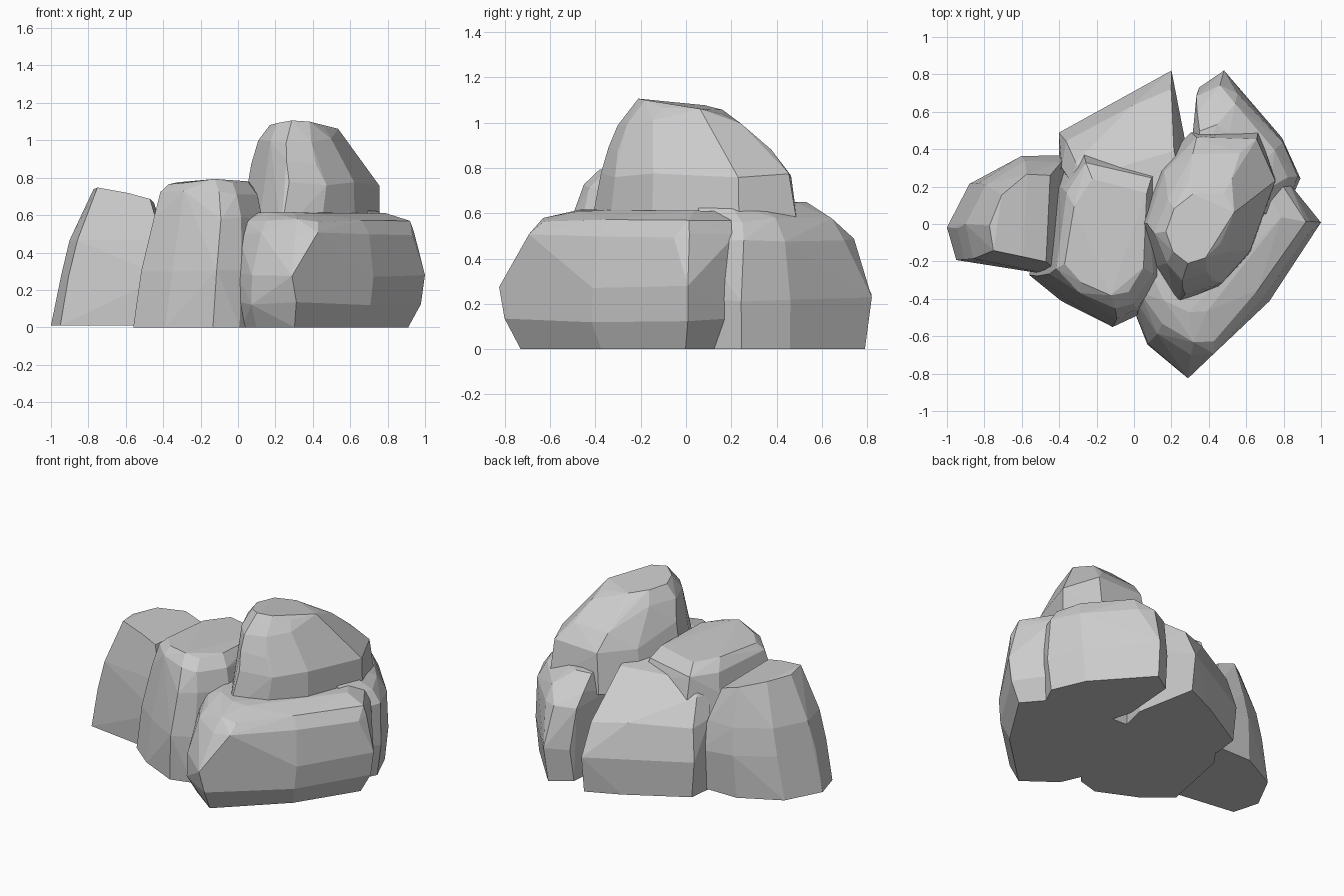
import bpy, bmesh, random

random.seed(7)


def rock(name, plan, levels, top_plan=None, top_from=9, jitter=0.012):
    """Chiselled boulder: the plan outline is fitted to the bounds of each level, then hulled.
    level = (z, xmin, xmax, ymin, ymax, slope along x, slope along y)
    top_plan replaces the outline from height top_from upwards."""
    bm = bmesh.new()
    for z, xa, xb, ya, yb, sx, sy in levels:
        pts = top_plan if z >= top_from else plan
        px, py = [p[0] for p in pts], [p[1] for p in pts]
        x0, x1, y0, y1 = min(px), max(px), min(py), max(py)
        for x, y in pts:
            nx = xa + (x - x0) / (x1 - x0) * (xb - xa)
            ny = ya + (y - y0) / (y1 - y0) * (yb - ya)
            nz = z + sx * (nx - (xa + xb) / 2) + sy * (ny - (ya + yb) / 2)
            if z > 0.05:
                nx += random.uniform(-jitter, jitter)
                ny += random.uniform(-jitter, jitter)
                nz += random.uniform(-jitter, jitter)
            bm.verts.new((nx, ny, nz))
    bmesh.ops.convex_hull(bm, input=bm.verts[:])
    loose = [v for v in bm.verts if not v.link_faces]
    bmesh.ops.delete(bm, geom=loose, context='VERTS')
    bmesh.ops.dissolve_limit(bm, angle_limit=0.06, verts=bm.verts[:], edges=bm.edges[:])
    bmesh.ops.recalc_face_normals(bm, faces=bm.faces[:])
    mesh = bpy.data.meshes.new(name)
    bm.to_mesh(mesh)
    bm.free()
    ob = bpy.data.objects.new(name, mesh)
    bpy.context.collection.objects.link(ob)
    return ob


# low boulder at the left end
rock("left_rock",
     [(-1, -.02), (-.95, -.2), (-.65, -.24), (-.4, -.28), (-.36, .36), (-.62, .36), (-.88, .22)],
     [(0.01, -1, -.36, -.27, .35, 0, 0),
      (0.28, -.94, -.36, -.27, .36, 0, 0),
      (0.47, -.89, -.38, -.25, .34, 0, 0),
      (0.71, -.78, -.44, -.2, .26, -.2, 0)])

# middle boulder with a nearly flat top
rock("middle_rock",
     [(-.6, -.28), (-.42, -.42), (-.15, -.54), (0, -.5), (.15, -.3), (.15, .3), (-.35, .4), (-.5, .2)],
     [(0.0, -.56, .15, -.53, .4, 0, 0),
      (0.3, -.52, .15, -.54, .4, 0, 0),
      (0.58, -.46, .14, -.5, .38, 0, 0),
      (0.72, -.42, .1, -.46, .34, 0, 0),
      (0.78, -.38, .06, -.39, .24, .03, 0)])

# front right boulder, broad flat top with steep sides
rock("front_right_rock",
     [(.3, -.82), (.07, -.65), (-.02, -.45), (.15, .25), (.8, .22), (.99, 0), (.72, -.42)],
     [(0.0, .02, .91, -.73, .22, 0, 0),
      (0.13, -.01, .97, -.81, .25, 0, 0),
      (0.28, -.02, .99, -.82, .25, 0, 0),
      (0.5, 0, .95, -.7, .23, 0, 0),
      (0.57, .03, .91, -.63, .2, 0, 0),
      (0.61, .08, .78, -.47, .18, 0, 0)],
     [(.12, -.6), (.3, -.7), (.42, -.69), (.69, -.39), (.92, -.08), (.95, 0), (.82, .2), (.1, .2), (0, -.4)], 0.4)

# back right boulder
rock("back_right_rock",
     [(.31, .35), (.34, .72), (.48, .81), (.8, .47), (.9, .25), (.8, .05), (.4, .05)],
     [(0.0, .31, .86, .05, .79, 0, 0),
      (0.22, .31, .9, .05, .81, 0, 0),
      (0.48, .31, .87, .05, .73, 0, 0),
      (0.57, .32, .82, .05, .66, 0, 0),
      (0.64, .34, .74, .05, .53, 0, 0)],
     [(.31, .35), (.34, .68), (.46, .74), (.56, .71), (.8, .45), (.87, .27), (.8, .05), (.4, .05)], 0.4)

# back left boulder, separated from its neighbour by a cleft
rock("back_left_rock",
     [(-.4, .5), (-.02, .72), (.2, .82), (.28, .4), (.2, .05), (-.2, .05), (-.42, .32)],
     [(0.0, -.4, .28, .05, .79, 0, 0),
      (0.25, -.41, .28, .05, .81, 0, 0),
      (0.45, -.38, .28, .05, .73, 0, 0),
      (0.58, -.33, .27, .05, .54, 0, 0),
      (0.68, -.25, .26, .05, .4, .1, -.1)])

# tall boulder resting on top
rock("summit_rock",
     [(0, 0), (.1, -.22), (.24, -.38), (.45, -.32), (.62, -.15), (.76, .2), (.66, .42), (.3, .42), (.12, .25)],
     [(0.5, 0, .76, -.42, .5, 0, 0),
      (0.77, .05, .76, -.38, .46, 0, 0),
      (0.88, .08, .65, -.35, .37, 0, 0),
      (1.0, .12, .57, -.31, .24, 0, 0),
      (1.075, .16, .53, -.22, .17, -.06, -.1)])
